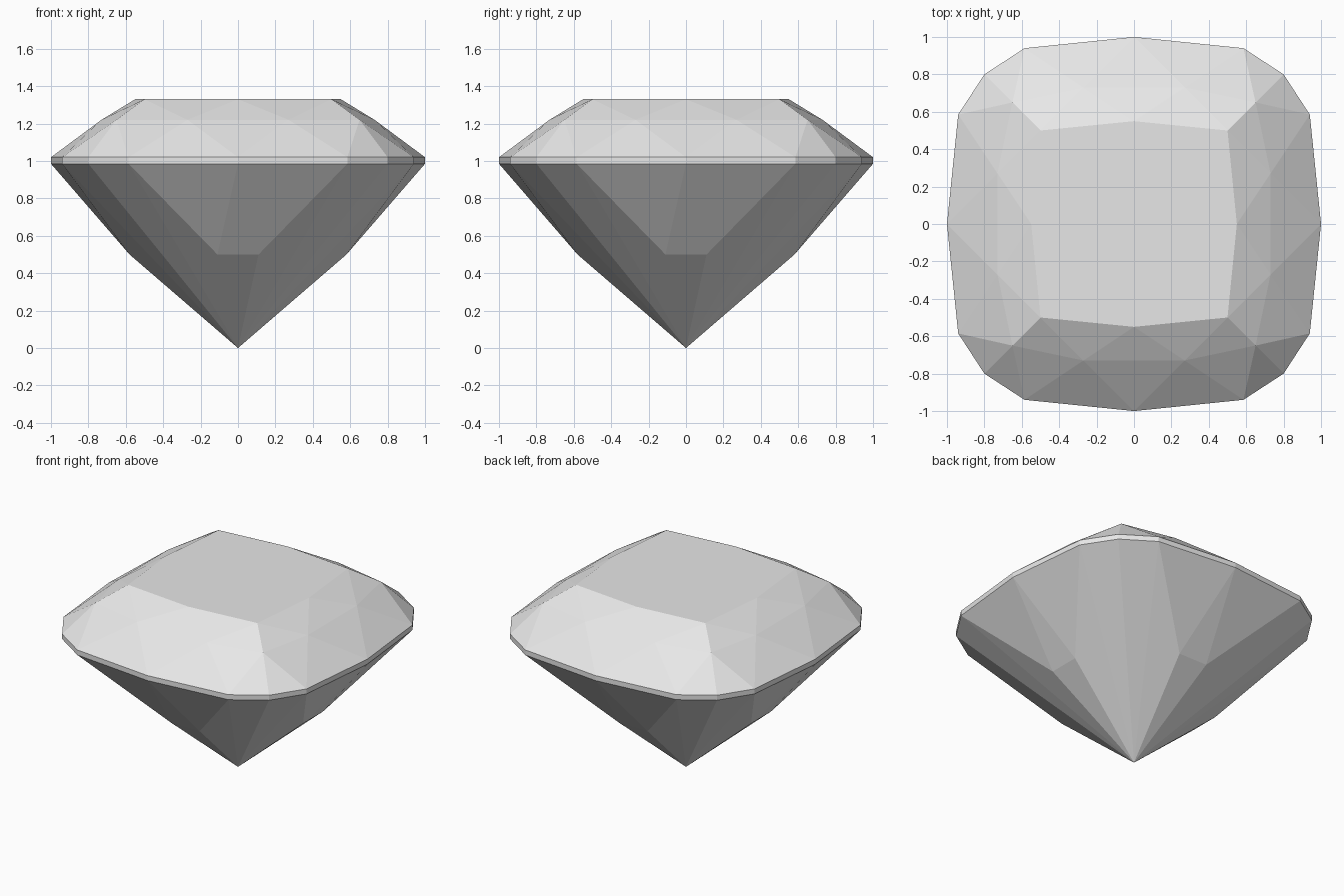
import bpy, bmesh, math
from mathutils import Vector, Matrix

cube = bpy.data.objects.get("Cube")
if cube:
    bpy.data.objects.remove(cube, do_unlink=True)

mat = bpy.data.materials.new("pale_grey_stone")
mat.use_nodes = True
GREY = (0.8, 0.8, 0.8, 1)
mat.diffuse_color = GREY
mat.node_tree.nodes["Principled BSDF"].inputs["Base Color"].default_value = GREY

# Heights of the cut
TABLE, STAR, TOP, LOW, BREAK = 1.33, 1.22, 1.02, 0.985, 0.5

# Named corners of the half side of the front, from its middle to its corner
P = {
    "centre": (0, 0, TABLE),
    "table_mid": (0, -0.55, TABLE), "table_corner": (0.5, -0.5, TABLE),
    "star": (0.27, -0.73, STAR), "star_corner": (0.65, -0.65, STAR),
    "top_mid": (0, -1, TOP), "top_side": (0.585, -0.94, TOP), "top_corner": (0.8, -0.8, TOP),
    "low_mid": (0, -1, LOW), "low_side": (0.585, -0.94, LOW), "low_corner": (0.8, -0.8, LOW),
    "break": (0.11, -0.58, BREAK), "tip": (0, 0, 0),
}
P = {name: Vector(co) for name, co in P.items()}
MIRROR = Matrix.Scale(-1, 4, (1, 0, 0))
P.update({"-" + name: MIRROR @ co for name, co in list(P.items())})


def build(name, facets):
    """Make a part from half-side facets, mirrored and turned to all four sides."""
    bm = bmesh.new()
    for quarter in range(4):
        turn = Matrix.Rotation(quarter * math.pi / 2, 4, "Z")
        for facet in facets:
            corners = facet.split()
            shapes = [[P[c] for c in corners]]
            if not any(c.startswith("-") for c in corners):
                shapes.append([MIRROR @ co for co in shapes[0]])
            for shape in shapes:
                bm.faces.new([bm.verts.new(turn @ co) for co in shape])
    bmesh.ops.remove_doubles(bm, verts=bm.verts, dist=0.0005)
    bm.normal_update()
    # Every facet looks away from the heart of the stone
    heart = Vector((0, 0, 0.9))
    for face in bm.faces:
        if face.normal.dot(face.calc_center_median() - heart) < 0:
            face.normal_flip()
    # Join the flat table into one face
    bmesh.ops.dissolve_limit(bm, angle_limit=0.005, verts=bm.verts, edges=bm.edges)
    mesh = bpy.data.meshes.new(name)
    bm.to_mesh(mesh)
    bm.free()
    mesh.materials.append(mat)
    bpy.context.collection.objects.link(bpy.data.objects.new(name, mesh))


# Crown: table, star facets and the facets running down to the girdle
build("crown", [
    "centre table_mid table_corner",
    "table_mid star -star",
    "table_mid star table_corner",
    "table_corner star star_corner",
    "top_mid star -star",
    "top_mid top_side star",
    "top_side star_corner star",
    "top_side top_corner star_corner",
])

# Girdle: thin upright band
build("girdle", [
    "low_mid low_side top_side top_mid",
    "low_side low_corner top_corner top_side",
])

# Pavilion: main facets down to the break, then facets meeting at the tip
build("pavilion", [
    "low_mid break -break",
    "low_mid low_side break",
    "break -break tip",
    "low_side break tip",
    "low_side low_corner tip",
])
